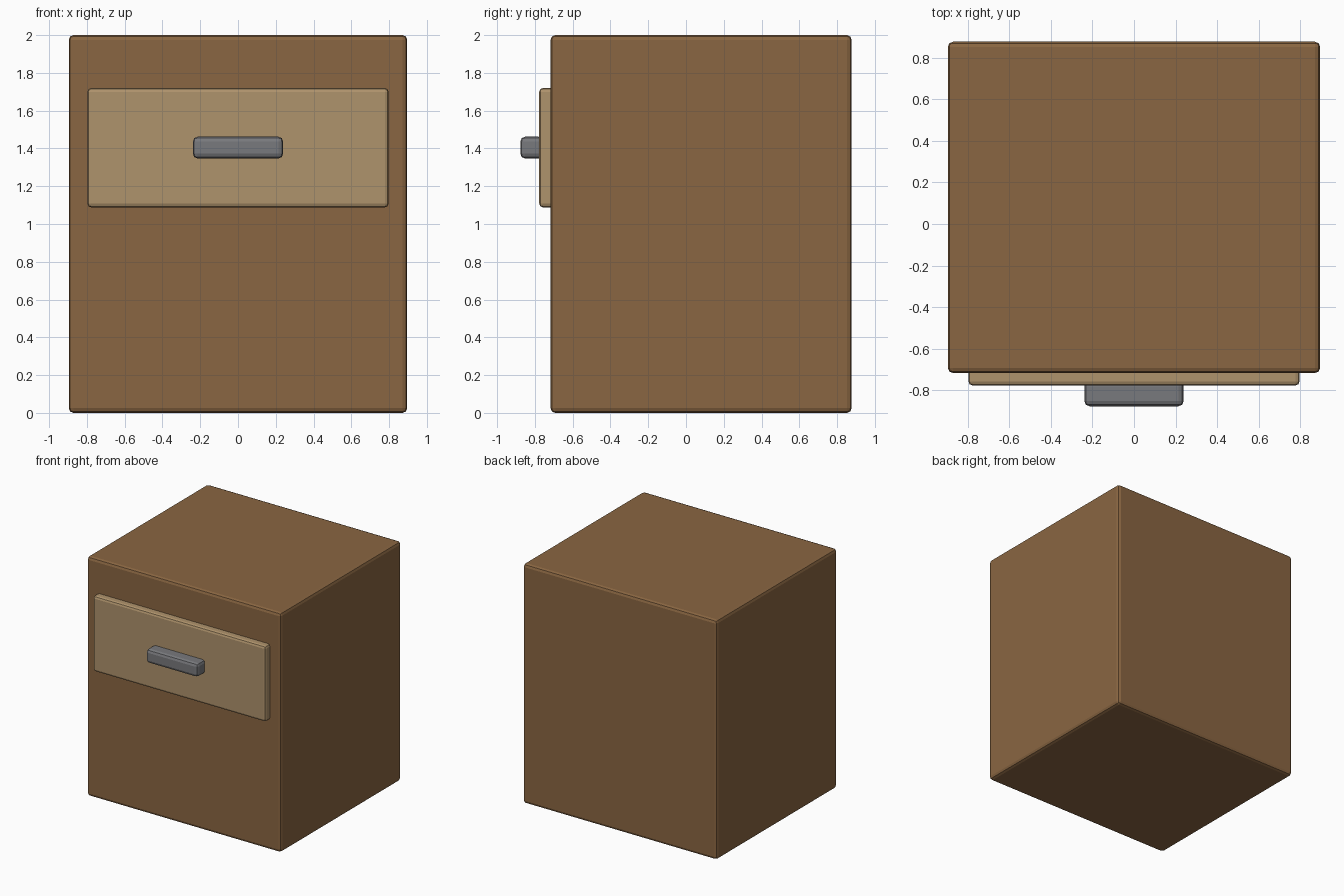
import bpy, bmesh
from mathutils import Vector

if "Cube" in bpy.data.objects:
    bpy.data.objects.remove(bpy.data.objects["Cube"])


def material(name, rgb):
    m = bpy.data.materials.new(name)
    m.diffuse_color = (*rgb, 1.0)
    m.use_nodes = True
    m.node_tree.nodes["Principled BSDF"].inputs["Base Color"].default_value = m.diffuse_color
    return m


def box(name, lo, hi, bevel, mat):
    """Box between two corners with softly rounded edges."""
    lo, hi = Vector(lo), Vector(hi)
    size, mid = hi - lo, (lo + hi) / 2
    bm = bmesh.new()
    bmesh.ops.create_cube(bm, size=1)
    bmesh.ops.scale(bm, vec=size, verts=bm.verts)
    bmesh.ops.bevel(bm, geom=bm.edges[:], offset=bevel, segments=2,
                    profile=0.5, affect='EDGES')
    mesh = bpy.data.meshes.new(name)
    bm.to_mesh(mesh)
    bm.free()
    mesh.materials.append(mat)
    ob = bpy.data.objects.new(name, mesh)
    ob.location = mid
    bpy.context.collection.objects.link(ob)
    return ob


brown = material("brown wood", (0.254, 0.133, 0.054))
tan = material("light wood", (0.429, 0.292, 0.150))
grey = material("grey metal", (0.190, 0.192, 0.205))

# Cabinet body
box("cabinet_body", (-0.896, -0.717, 0), (0.896, 0.877, 2), 0.025, brown)
# Drawer front, set partly into the body
box("drawer_front", (-0.797, -0.777, 1.088), (0.797, -0.69, 1.72), 0.02, tan)
# Drawer handle
box("drawer_handle", (-0.239, -0.877, 1.347), (0.239, -0.757, 1.462), 0.025, grey)
